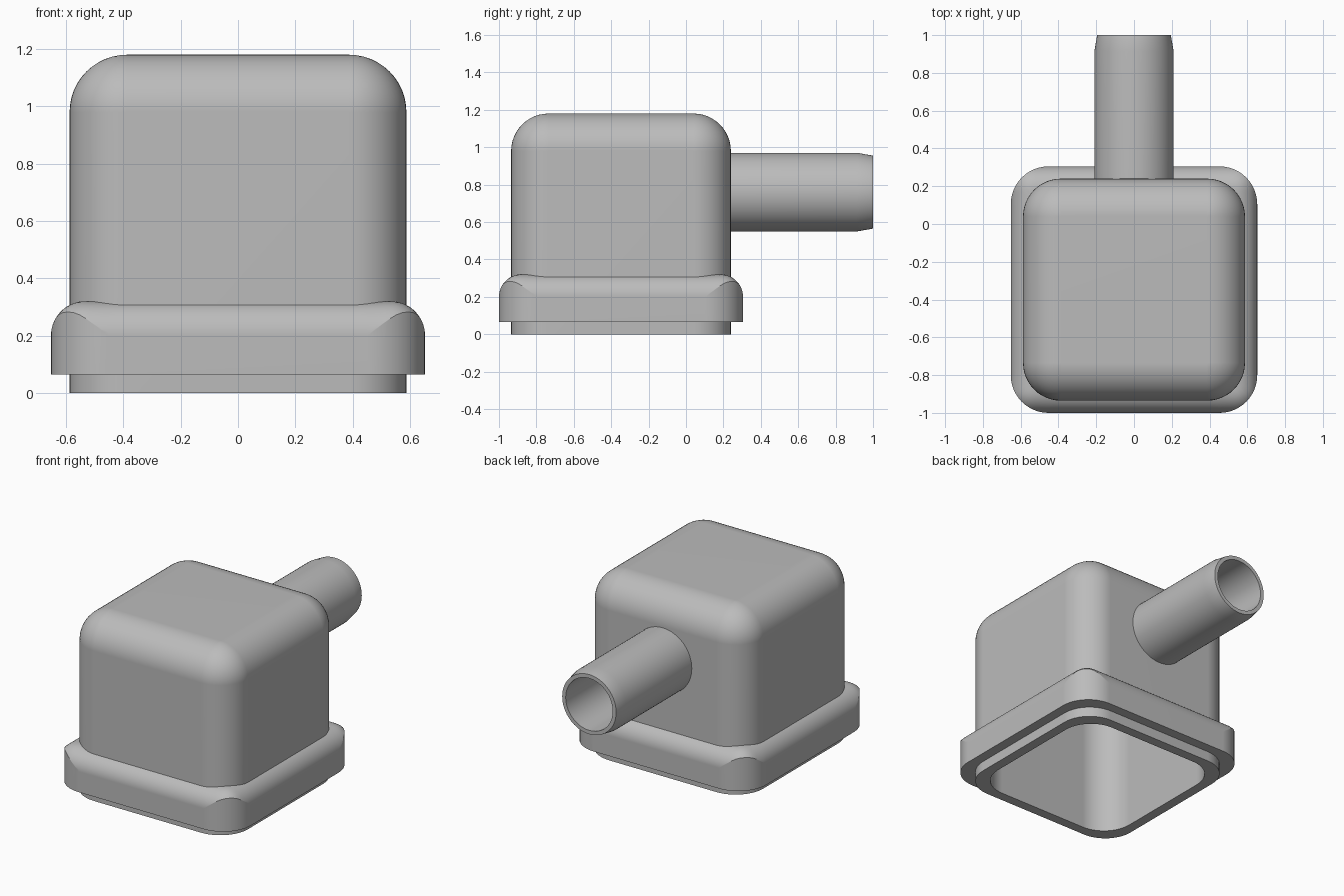
import bpy, bmesh, math
from mathutils import Matrix, Vector

if "Cube" in bpy.data.objects:
    bpy.data.objects.remove(bpy.data.objects["Cube"])

CY = -0.3475            # centre of the square housing in y
BODY, FLANGE, WALL = 0.5875, 0.6525, 0.065
R = 0.2                 # corner radius
STEPS = 12

grey = bpy.data.materials.new("plain grey")
grey.use_nodes = True
grey.diffuse_color = (0.5, 0.5, 0.5, 1)
grey.node_tree.nodes["Principled BSDF"].inputs["Base Color"].default_value = grey.diffuse_color


def rounded_square(half, radius, z):
    """Closed outline of a square with round corners."""
    pts = []
    for k in range(4):
        mid = math.pi / 4 + k * math.pi / 2
        cx = math.copysign(half - radius, math.cos(mid))
        cy = math.copysign(half - radius, math.sin(mid))
        for i in range(STEPS + 1):
            a = k * math.pi / 2 + i / STEPS * math.pi / 2
            pts.append(Vector((cx + radius * math.cos(a), cy + radius * math.sin(a), z)))
    return pts


def circle(radius, y, z, n=64):
    return [Vector((radius * math.cos(t * math.tau / n), y, z + radius * math.sin(t * math.tau / n)))
            for t in range(n)]


def loft(name, rings, offset=(0, 0, 0), closed=False):
    """Skin a list of rings; cap both ends, or join last to first."""
    bm = bmesh.new()
    loops = [[bm.verts.new(p + Vector(offset)) for p in ring] for ring in rings]
    pairs = list(zip(loops, loops[1:]))
    if closed:
        pairs.append((loops[-1], loops[0]))
    else:
        bm.faces.new(loops[0])
        bm.faces.new(loops[-1])
    for a, b in pairs:
        for i in range(len(a)):
            j = (i + 1) % len(a)
            bm.faces.new((a[i], a[j], b[j], b[i]))
    bmesh.ops.remove_doubles(bm, verts=bm.verts, dist=1e-5)
    bmesh.ops.recalc_face_normals(bm, faces=bm.faces)
    mesh = bpy.data.meshes.new(name)
    bm.to_mesh(mesh)
    bm.free()
    obj = bpy.data.objects.new(name, mesh)
    bpy.context.collection.objects.link(obj)
    return obj


def activate(obj):
    bpy.ops.object.select_all(action="DESELECT")
    obj.select_set(True)
    bpy.context.view_layer.objects.active = obj


def finish(obj):
    obj.data.materials.clear()
    obj.data.materials.append(grey)
    activate(obj)
    bpy.ops.object.shade_smooth_by_angle(angle=math.radians(25))
    mod = obj.modifiers.new("Weighted normals", "WEIGHTED_NORMAL")
    mod.keep_sharp = True


def dome(half, top):
    """Rings from the flat top down over the rounded edge to the floor."""
    rings = []
    for i in range(STEPS + 1):
        a = math.pi / 2 * (1 - i / STEPS)
        rad = R * math.cos(a)
        rings.append(rounded_square(half - R + rad, rad, top - R + R * math.sin(a)))
    rings.append(rounded_square(half, R, 0))
    return rings


# Hollow housing, open below, with a hole for the pipe
housing = loft("housing", dome(BODY, 1.18) + dome(BODY - WALL, 1.18 - WALL)[::-1], (0, CY, 0))
PIPE_Z = 0.76
cutter = loft("bore_cutter", [circle(0.185, 0.05, PIPE_Z), circle(0.185, 0.4, PIPE_Z)])
cutter.hide_render = True
hole = housing.modifiers.new("Bore", "BOOLEAN")
hole.operation = "DIFFERENCE"
hole.solver = "EXACT"
hole.object = cutter
activate(housing)
bpy.ops.object.modifier_apply(modifier="Bore")
bpy.data.objects.remove(cutter)
finish(housing)

# Flange: the rounded top edge keeps its own tighter ball corners
EDGE = 0.12


def flange_top(p):
    dx = max(0, abs(p.x) - (FLANGE - EDGE))
    dy = max(0, abs(p.y) - (FLANGE - EDGE))
    return Vector((p.x, p.y, 0.2 + math.sqrt(max(0, EDGE ** 2 - dx ** 2 - dy ** 2))))


inner = BODY - 0.02
rings = [rounded_square(inner, R, 0.065), rounded_square(FLANGE, R, 0.065)]
for i in range(STEPS + 1):
    half = FLANGE + (inner - FLANGE) * (i / STEPS) ** 2
    rings.append([flange_top(p) for p in rounded_square(half, R, 0)])
finish(loft("flange", rings, (0, CY, 0), closed=True))

# Outlet pipe with a tapered lip
back_wall = CY + BODY - WALL
finish(loft("outlet_pipe", [circle(r, y, PIPE_Z) for r, y in (
    (0.17, back_wall), (0.21, back_wall + 0.01), (0.21, 0.915), (0.195, 1), (0.17, 1))], closed=True))
